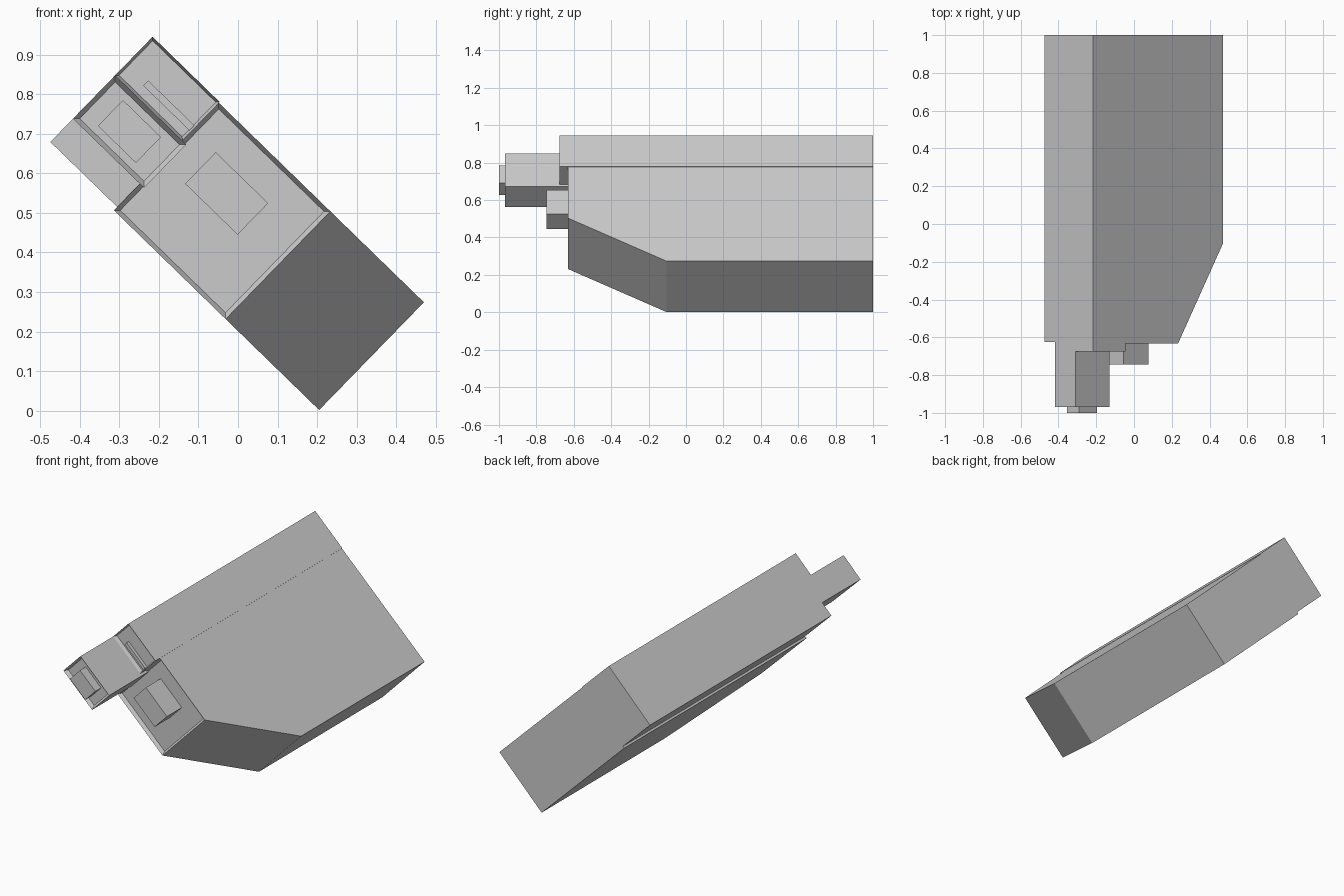
import bpy, bmesh, math
from mathutils import Matrix

if "Cube" in bpy.data.objects:
    bpy.data.objects.remove(bpy.data.objects["Cube"])

# Parts are built upright (x = long side, z = thickness), then rolled about y
TILT = Matrix.Translation((0, 0, 0.469)) @ Matrix.Rotation(math.radians(44.2), 4, 'Y')


def prism(name, outline, z0, z1, inset=0.0, depth=0.0):
    """Extrude an (x, y) outline through z; optionally recess the front face."""
    bm = bmesh.new()
    base = bm.faces.new([bm.verts.new((x, y, z0)) for x, y in outline])
    top = bmesh.ops.extrude_face_region(bm, geom=[base])['geom']
    verts = [g for g in top if isinstance(g, bmesh.types.BMVert)]
    bmesh.ops.translate(bm, verts=verts, vec=(0, 0, z1 - z0))
    bmesh.ops.recalc_face_normals(bm, faces=bm.faces)
    if inset:
        front = min(bm.faces, key=lambda f: f.calc_center_median().y)
        bmesh.ops.inset_region(bm, faces=[front], thickness=inset)
        bmesh.ops.translate(bm, verts=front.verts, vec=(0, depth, 0))
    mesh = bpy.data.meshes.new(name)
    bm.to_mesh(mesh)
    bm.free()
    obj = bpy.data.objects.new(name, mesh)
    obj.matrix_world = TILT
    bpy.context.collection.objects.link(obj)
    return obj


def box(name, x, y, z, inset=0.0, depth=0.0):
    outline = [(x[0], y[0]), (x[1], y[0]), (x[1], y[1]), (x[0], y[1])]
    return prism(name, outline, z[0], z[1], inset, depth)


# Main housing with the slanted lower front corner
prism("main_housing",
      [(-0.251, -0.632), (0.143, -0.632), (0.473, -0.105), (0.473, 1), (-0.251, 1)],
      -0.192, 0.188, 0.016, 0.02)

# Upper housing and its stepped front panel
box("upper_housing", (-0.487, -0.25), (-0.625, 1), (-0.18, 0.191))
box("upper_front_panel", (-0.487, -0.25), (-0.675, -0.6), (0.055, 0.191), 0.01, 0.02)
box("panel_rail", (-0.418, -0.255), (-0.674, -0.65), (0.086, 0.104))

# Barrel with recessed mouth and protruding tip
box("barrel", (-0.487, -0.236), (-0.968, -0.6), (-0.098, 0.055), 0.017, 0.02)
box("barrel_tip", (-0.429, -0.295), (-1, -0.94), (-0.067, 0.024))

# Block on the main front
box("front_block", (-0.169, 0.016), (-0.745, -0.6), (-0.018, 0.093))
